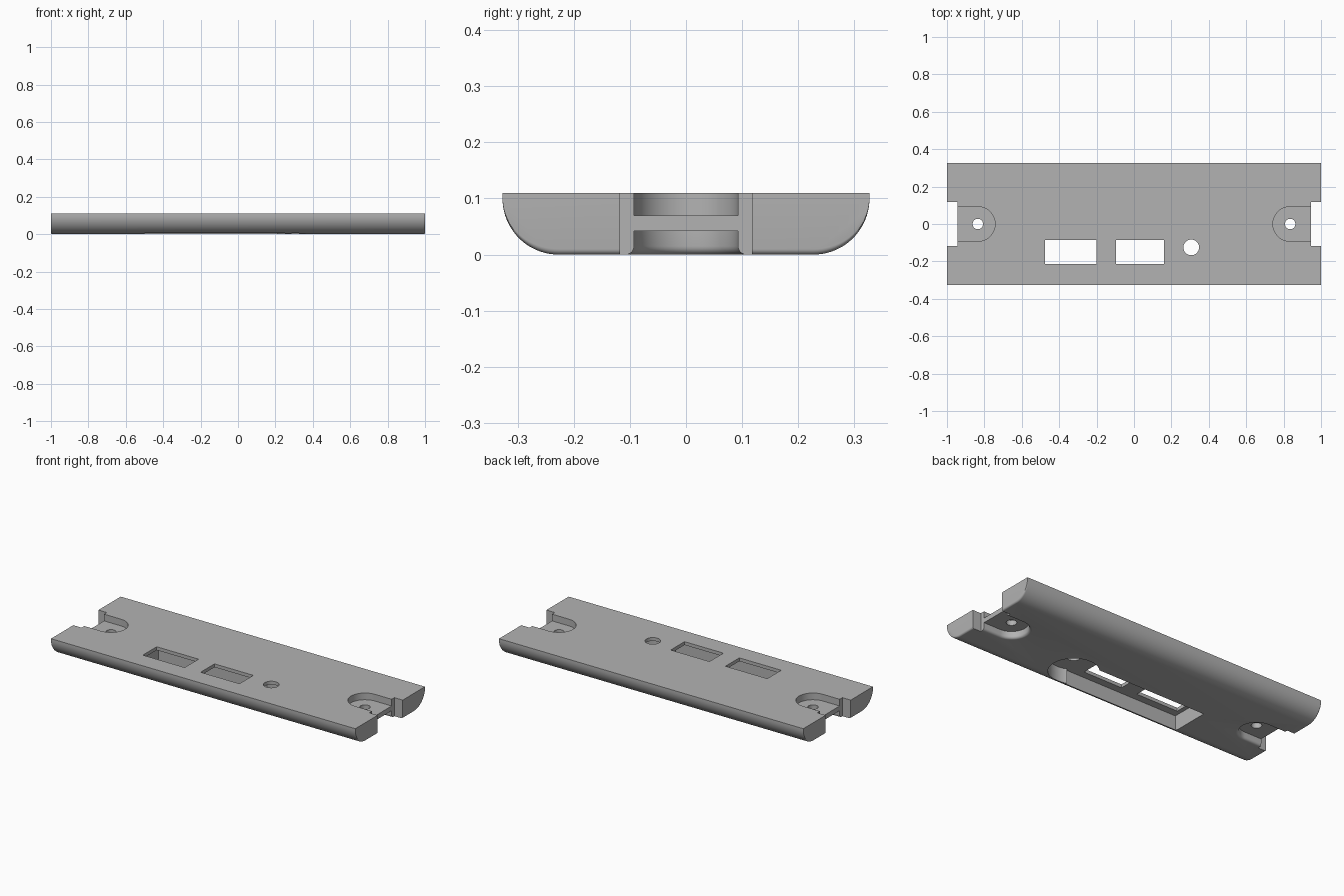
import bpy, bmesh
from math import sin, cos, pi

cube = bpy.data.objects.get("Cube")
if cube:
    bpy.data.objects.remove(cube)

TOP = 0.11      # plate height
HALF_Y = 0.327  # half depth
ROUND = 0.1     # radius of the long lower edges

grey = bpy.data.materials.new("plain grey")
grey.use_nodes = True
grey.diffuse_color = (0.45, 0.45, 0.45, 1)
grey.node_tree.nodes["Principled BSDF"].inputs["Base Color"].default_value = grey.diffuse_color


def loft(name, rings):
    """Closed solid through matching rings of points."""
    bm = bmesh.new()
    loops = [[bm.verts.new(p) for p in ring] for ring in rings]
    for a, b in zip(loops, loops[1:]):
        for i in range(len(a)):
            j = (i + 1) % len(a)
            bm.faces.new((a[i], a[j], b[j], b[i]))
    bm.faces.new(loops[0])
    bm.faces.new(loops[-1])
    bmesh.ops.recalc_face_normals(bm, faces=bm.faces)
    mesh = bpy.data.meshes.new(name)
    bm.to_mesh(mesh)
    bm.free()
    obj = bpy.data.objects.new(name, mesh)
    bpy.context.collection.objects.link(obj)
    return obj


def box(x0, x1, y0, y1):
    return [(x0, y0), (x1, y0), (x1, y1), (x0, y1)]


def circle(x, y, r, n=48):
    return [(x + r * cos(2 * pi * i / n), y + r * sin(2 * pi * i / n)) for i in range(n)]


def slot(side, r, n=32):
    """Outline with a half-round inner end, open past the notch wall."""
    arc = [pi / 2 + pi * i / n for i in range(n + 1)]
    pts = [(0.835 + r * cos(a), r * sin(a)) for a in arc] + [(1.1, -r), (1.1, r)]
    return [(side * x, y) for x, y in pts]


def prism(name, outline, z0, z1):
    return loft(name, [[(x, y, z) for x, y in outline] for z in (z0, z1)])


# Plate body: rounded lower long edges, softened lower end edges
def section(x, lift):
    arc = [pi / 2 * i / 20 for i in range(21)]
    right = [(HALF_Y - ROUND + ROUND * cos(a), ROUND - ROUND * sin(a)) for a in arc]
    pts = [(HALF_Y, TOP)] + right
    pts += [(-y, z) for y, z in reversed(pts)]
    return [(x, y, TOP - (TOP - z) * (1 - lift / TOP)) for y, z in pts]


steps = [pi / 2 * i / 5 for i in range(6)]
ends = [(1 - 0.01 * (1 - cos(a)), 0.01 * (1 - sin(a))) for a in steps]
body = loft("cover_plate", [section(x, d) for x, d in ends]
            + [section(-x, d) for x, d in reversed(ends)])
body.data.materials.append(grey)

# Port openings, button hole and the recess beneath them
cutters = [
    prism("left_port", box(-0.475, -0.2, -0.215, -0.085), -0.1, 0.2),
    prism("right_port", box(-0.095, 0.16, -0.215, -0.085), -0.1, 0.2),
    prism("button_hole", circle(0.306, -0.125, 0.042), -0.1, 0.2),
    prism("port_recess", box(-0.5, 0.25, -0.26, -0.03), -0.1, 0.09),
    prism("button_recess", circle(0.306, -0.125, 0.135), -0.1, 0.09),
]

# Screw mounts at both ends: notch, upper and lower pockets, screw hole
for side in (-1, 1):
    notch = [(side * x, y) for x, y in box(0.945, 1.1, -0.118, 0.118)]
    flare = [(0.0925 + 0.015 * (1 - sin(a)), 0.015 * (1 - cos(a))) for a in steps]
    rings = [(0.1075, -0.05)] + [(r, z) for r, z in reversed(flare)][::-1][::1]
    # widen toward the underside
    rings = [(0.1075, -0.05)] + [(r, z) for r, z in flare] + [(0.0925, 0.042)]
    cutters += [
        prism("notch", notch, -0.1, 0.2),
        prism("upper_pocket", slot(side, 0.0925), 0.07, 0.2),
        loft("lower_pocket", [[(x, y, z) for x, y in slot(side, r)] for r, z in rings]),
        prism("screw_hole", circle(side * 0.835, 0, 0.028, 32), -0.1, 0.2),
    ]

bpy.context.view_layer.objects.active = body
for cutter in cutters:
    mod = body.modifiers.new("cut", 'BOOLEAN')
    mod.operation = 'DIFFERENCE'
    mod.solver = 'EXACT'
    mod.object = cutter
    bpy.ops.object.modifier_apply(modifier=mod.name)
    bpy.data.objects.remove(cutter)

bpy.ops.object.select_all(action='DESELECT')
body.select_set(True)
bpy.ops.object.shade_smooth_by_angle(angle=0.5)
